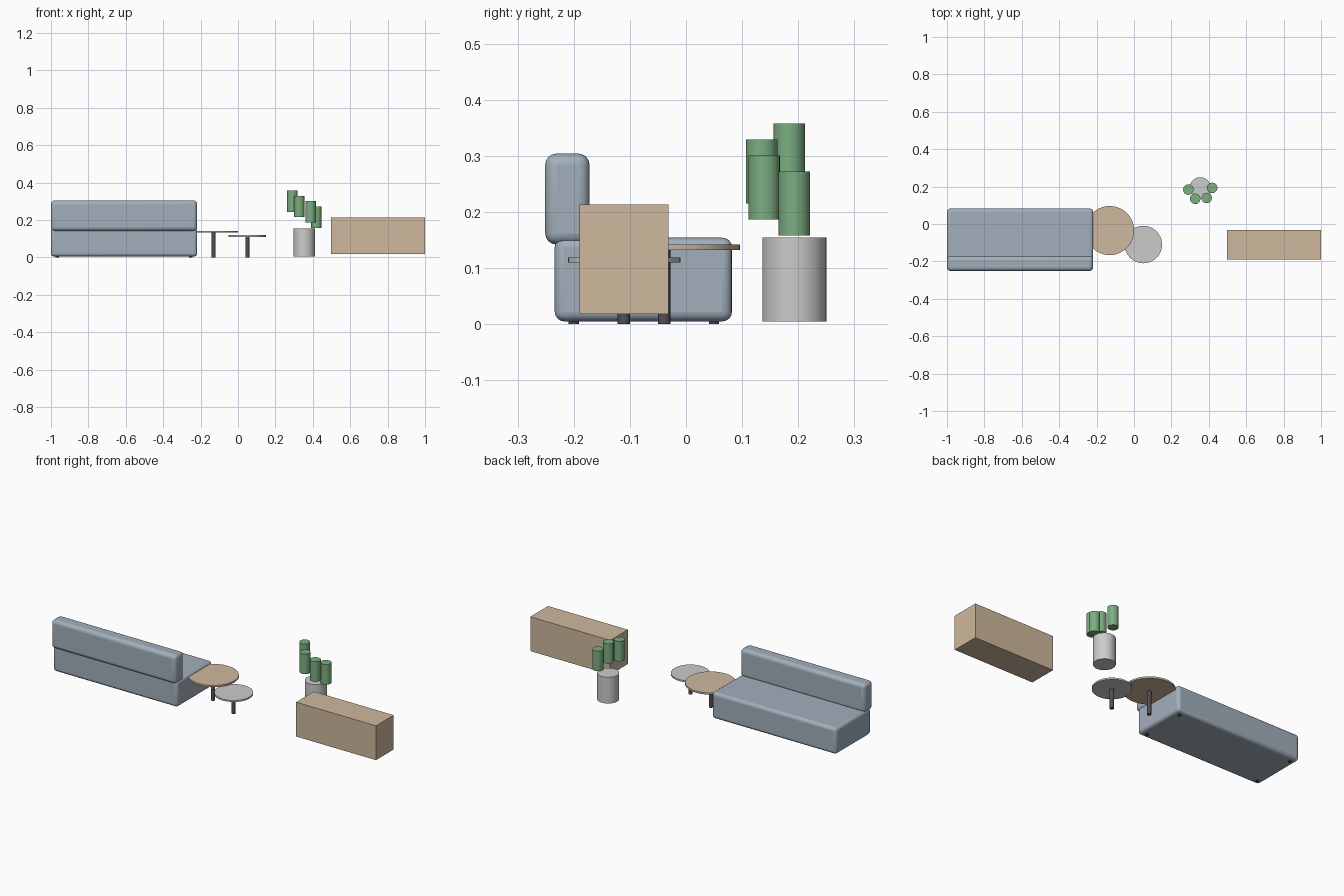
import bpy, math

if "Cube" in bpy.data.objects:
    bpy.data.objects.remove(bpy.data.objects["Cube"])


def material(name, rgb):
    m = bpy.data.materials.new(name)
    m.diffuse_color = (*rgb, 1)
    m.use_nodes = True
    m.node_tree.nodes["Principled BSDF"].inputs["Base Color"].default_value = m.diffuse_color
    return m


FABRIC = material("fabric", (0.36, 0.43, 0.50))
WOOD = material("wood", (0.62, 0.48, 0.34))
DARK = material("dark_metal", (0.08, 0.08, 0.09))
GREEN = material("leaf_green", (0.20, 0.42, 0.22))


def finish(o, name, mat):
    o.name = name
    if mat:
        o.data.materials.append(mat)
    bpy.ops.object.shade_smooth_by_angle(angle=math.radians(35))
    return o


def box(name, lo, hi, mat=None, bevel=0):
    bpy.ops.mesh.primitive_cube_add(size=1, location=[(a + b) / 2 for a, b in zip(lo, hi)])
    o = bpy.context.object
    o.scale = [b - a for a, b in zip(lo, hi)]
    bpy.ops.object.transform_apply(location=False, rotation=False, scale=True)
    if bevel:
        b = o.modifiers.new("rounding", "BEVEL")
        b.width, b.segments = bevel, 4
    return finish(o, name, mat)


def cyl(name, x, y, r, z0, z1, mat=None, sides=48):
    bpy.ops.mesh.primitive_cylinder_add(vertices=sides, radius=r, depth=z1 - z0,
                                        location=(x, y, (z0 + z1) / 2))
    return finish(bpy.context.object, name, mat)


# Sofa: seat block, backrest and four short feet
box("sofa_seat", (-1.0, -0.234, 0.005), (-0.218, 0.082, 0.154), FABRIC, 0.017)
box("sofa_back", (-1.0, -0.251, 0.142), (-0.218, -0.172, 0.304), FABRIC, 0.02)
for x in (-0.966, -0.252):
    for y in (-0.2, 0.05):
        cyl("sofa_foot", x, y, 0.009, 0, 0.02, DARK, 24)

# Two round side tables on single posts
cyl("large_table_top", -0.13, -0.035, 0.131, 0.132, 0.142, WOOD, 64)
cyl("large_table_leg", -0.13, -0.039, 0.011, 0, 0.134, DARK, 24)
cyl("small_table_top", 0.05, -0.11, 0.1, 0.11, 0.119, None, 64)
cyl("small_table_leg", 0.05, -0.111, 0.011, 0, 0.112, DARK, 24)

# Planter with leaf columns spiralling up around it
PX, PY = 0.354, 0.193
cyl("planter_pot", PX, PY, 0.057, 0.005, 0.154)
for i in range(4):
    z = 0.158 + 0.0286 * i
    cyl("plant_leaf", PX + 0.064 * math.cos(i), PY - 0.064 * math.sin(i),
        0.028, z, z + 0.114, GREEN, 32)

# Sideboard
box("sideboard", (0.498, -0.19, 0.018), (1.0, -0.031, 0.213), WOOD)
